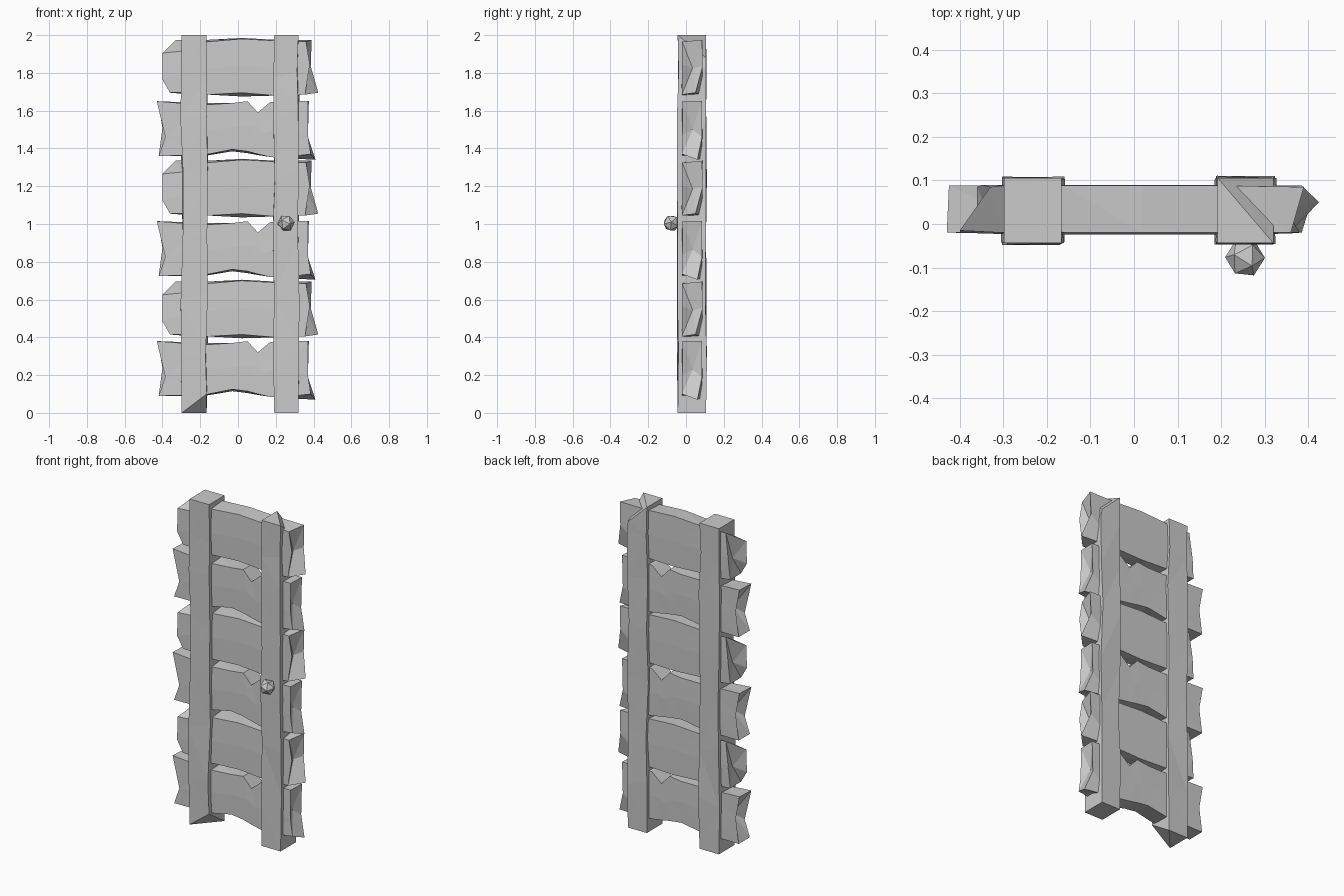
import bpy, bmesh, random
from mathutils import Vector

if "Cube" in bpy.data.objects:
    bpy.data.objects.remove(bpy.data.objects["Cube"])

random.seed(4)


def loft(name, rings, tips=None):
    """Bridge matching rings; cap each end flat or with a fan to a tip."""
    bm = bmesh.new()
    loops = [[bm.verts.new(p) for p in ring] for ring in rings]
    n = len(loops[0])
    for a, b in zip(loops, loops[1:]):
        for i in range(n):
            j = (i + 1) % n
            bm.faces.new((a[i], a[j], b[j], b[i]))
    for k, loop in enumerate((loops[0], loops[-1])):
        if tips:
            tip = bm.verts.new(tips[k])
            for i in range(n):
                bm.faces.new((loop[i], loop[(i + 1) % n], tip))
        else:
            bm.faces.new(loop)
    bmesh.ops.triangulate(bm, faces=bm.faces[:])
    bmesh.ops.recalc_face_normals(bm, faces=bm.faces[:])
    mesh = bpy.data.meshes.new(name)
    bm.to_mesh(mesh)
    bm.free()
    obj = bpy.data.objects.new(name, mesh)
    bpy.context.collection.objects.link(obj)
    return obj


def plank(name, base, left, right, stations, tips):
    # ring order: front bottom, front middle, front top, back top, back middle, back bottom
    rings = [left]
    for x, fb, ft, bb, bt in stations:
        rings.append([(x, -.022, fb), (x + .03, -.024, (fb + ft) / 2), (x, -.02, ft),
                      (x, .088, bt), (x - .03, .09, (bb + bt) / 2), (x, .087, bb)])
    rings.append(right)
    loft(name, rings, tips).location.z = base


# Plank with a broken upper left corner
chipped = dict(
    left=[(-.36, -.02, .03), (-.40, -.02, .10), (-.40, -.015, .24),
          (-.33, .085, .31), (-.35, .09, .15), (-.36, .085, .03)],
    right=[(.355, -.022, .02), (.38, -.02, .18), (.36, -.02, .30),
           (.39, .085, .31), (.385, .088, .17), (.425, .05, .03)],
    stations=[(-.30, .03, .25, .025, .31), (-.16, .02, .30, .02, .31),
              (.02, .03, .315, .01, .32), (.20, .015, .305, .015, .31)],
    tips=[(-.34, .035, .14), (.35, .035, .16)])

# Plank with a notch in the upper edge
notched = dict(
    left=[(-.42, -.02, .02), (-.385, -.02, .12), (-.43, -.02, .31),
          (-.425, .088, .31), (-.40, .088, .17), (-.42, .088, .02)],
    right=[(.385, -.02, .03), (.37, -.02, .13), (.37, -.018, .31),
           (.375, .085, .31), (.37, .085, .12), (.41, .06, .0)],
    stations=[(-.18, .025, .29, .02, .30), (-.03, .055, .30, .045, .30),
              (.05, .045, .31, .035, .31), (.105, .03, .25, .025, .25),
              (.17, .015, .305, .015, .305), (.22, .01, .31, .01, .31)],
    tips=[(-.34, .035, .17), (.345, .035, .16)])

for i in range(3):
    plank(f"notched_plank_{i + 1}", .07 + .635 * i, **notched)
    plank(f"chipped_plank_{i + 1}", .385 + .64 * i, **chipped)


def post(name, x0, x1, bottom, top):
    # corner order: front left, front right, back right, back left
    corners = [(x0, -.044), (x1, -.044), (x1, .106), (x0, .106)]
    rings = [[(x, y, z) for (x, y), z in zip(corners, bottom)]]
    for z in (.3, .62, .95, 1.25, 1.58, 1.8):
        rings.append([(x + random.uniform(-.008, .008), y + random.uniform(-.005, .005),
                       z + random.uniform(-.04, .04)) for x, y in corners])
    rings.append([(x, y, z) for (x, y), z in zip(corners, top)])
    loft(name, rings)


# Upright battens: one split at the foot, one split at the head
post("left_batten", -.298, -.166, (0, .10, 0, 0), (2, 2, 2, 2))
post("right_batten", .192, .320, (0, 0, 0, 0), (2, 2, 1.88, 2))

# Faceted knob
bpy.ops.mesh.primitive_ico_sphere_add(subdivisions=1, radius=.046,
                                      location=(.255, -.077, 1.005),
                                      rotation=(.5, .3, .2))
bpy.context.object.name = "door_knob"
